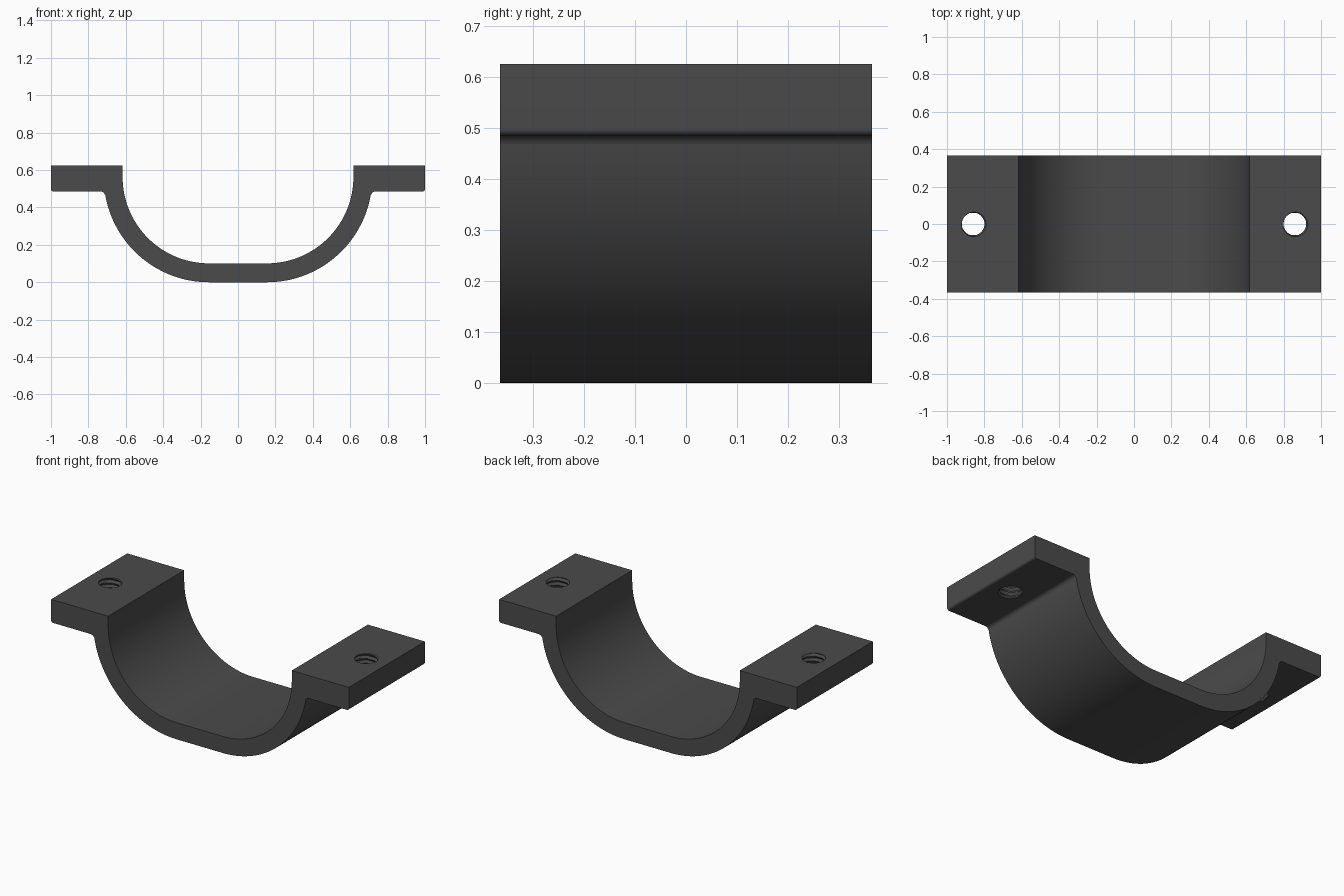
import bpy, bmesh
from math import sin, cos, pi, radians

if "Cube" in bpy.data.objects:
    bpy.data.objects.remove(bpy.data.objects["Cube"])

HALF_DEPTH = 0.365
CX, CZ = 0.155, 0.563           # centre of the right-hand bend
TOP, UNDER = 0.625, 0.485       # flange faces
HOLE_X, R_MINOR, R_MAJOR, PITCH = 0.86, 0.06, 0.071, 0.028


def arc(cx, cz, r, a0, a1, n):
    angles = [radians(a0 + (a1 - a0) * i / n) for i in range(n + 1)]
    return [(cx + r * cos(a), cz + r * sin(a)) for a in angles]


def make_object(name, bm):
    bmesh.ops.recalc_face_normals(bm, faces=bm.faces)
    mesh = bpy.data.meshes.new(name)
    bm.to_mesh(mesh)
    bm.free()
    ob = bpy.data.objects.new(name, mesh)
    bpy.context.collection.objects.link(ob)
    return ob


# Clamp saddle: right half of the outline, mirrored and extruded
outer = arc(CX, CZ, CZ, -90, -9.5, 32)
outer += arc(0.733, 0.463, 0.022, 165, 90, 6)                # inside fillet
outer += arc(0.987, UNDER + 0.013, 0.013, -90, 0, 5)         # rounded lip
outer += [(1.0, TOP), (0.617, TOP)]
inner = arc(CX, CZ, 0.617 - CX, 0, -90, 32)
half = outer + inner
profile = half + [(-x, z) for x, z in reversed(half)]

bm = bmesh.new()
face = bm.faces.new([bm.verts.new((x, -HALF_DEPTH, z)) for x, z in profile])
ext = bmesh.ops.extrude_face_region(bm, geom=[face])
bmesh.ops.translate(bm, vec=(0, 2 * HALF_DEPTH, 0),
                    verts=[g for g in ext["geom"] if isinstance(g, bmesh.types.BMVert)])
clamp = make_object("clamp_saddle", bm)


# Threaded hole cutter: cylinder whose radius follows a helix
def thread_cutter(x0):
    seg, z0, z1 = 36, UNDER - 0.04, TOP + 0.04
    rows = round((z1 - z0) / PITCH * 8)
    bm = bmesh.new()
    rings = []
    for k in range(rows + 1):
        z = z0 + (z1 - z0) * k / rows
        ring = []
        for i in range(seg):
            phase = ((z - z0) / PITCH - i / seg) % 1.0
            r = R_MINOR + (R_MAJOR - R_MINOR) * (1 - abs(2 * phase - 1))
            a = 2 * pi * i / seg
            ring.append(bm.verts.new((x0 + r * cos(a), r * sin(a), z)))
        rings.append(ring)
    for lo, hi in zip(rings, rings[1:]):
        for i in range(seg):
            j = (i + 1) % seg
            bm.faces.new((lo[i], lo[j], hi[j], hi[i]))
    bm.faces.new(rings[0])
    bm.faces.new(rings[-1])
    bmesh.ops.triangulate(bm, faces=bm.faces)
    cutter = make_object("thread_cutter", bm)
    cutter.hide_render = True
    return cutter


# Cut both bolt holes
bpy.context.view_layer.objects.active = clamp
for side in (-1, 1):
    cutter = thread_cutter(side * HOLE_X)
    mod = clamp.modifiers.new("bolt_hole", 'BOOLEAN')
    mod.operation = 'DIFFERENCE'
    mod.solver = 'EXACT'
    mod.object = cutter
    bpy.ops.object.modifier_apply(modifier=mod.name)
    bpy.data.objects.remove(cutter)

# Smooth bends, crisp edges, charcoal finish
bpy.ops.object.select_all(action='DESELECT')
clamp.select_set(True)
bpy.ops.object.shade_smooth_by_angle(angle=radians(25))
charcoal = bpy.data.materials.new("charcoal")
charcoal.diffuse_color = (0.07, 0.07, 0.07, 1)
charcoal.use_nodes = True
charcoal.node_tree.nodes["Principled BSDF"].inputs["Base Color"].default_value = charcoal.diffuse_color
clamp.data.materials.clear()
clamp.data.materials.append(charcoal)
